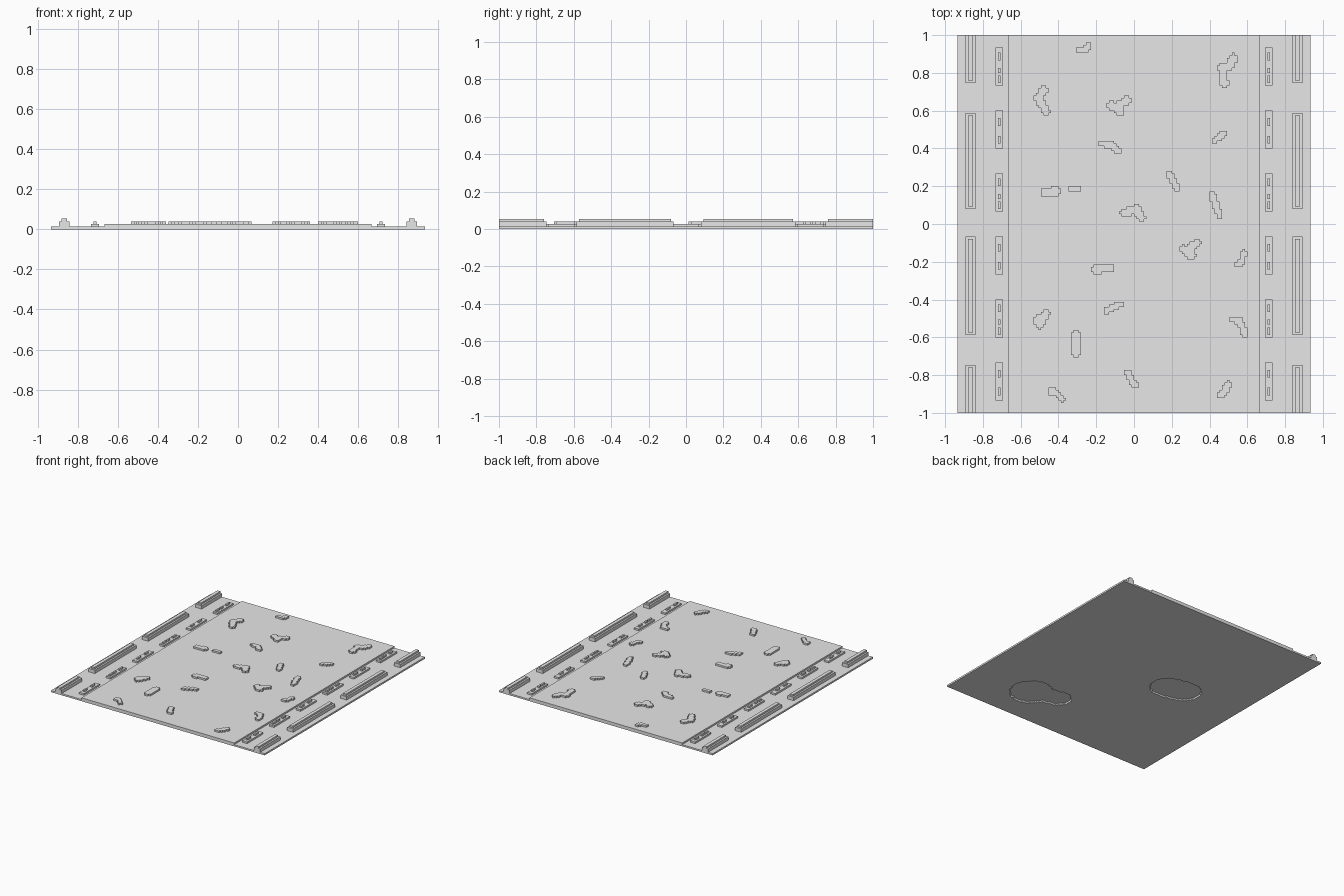
import bpy
import bmesh
import math
from mathutils import Vector

U = 1 / 75                 # edge of one small block
HALF_W, HALF_L = 70, 75    # tile half size in blocks

cube = bpy.data.objects.get("Cube")
if cube:
    bpy.data.objects.remove(cube, do_unlink=True)

GREY = (0.8, 0.8, 0.8, 1)
mat = bpy.data.materials.new("plain_grey")
mat.use_nodes = True
mat.diffuse_color = GREY
mat.node_tree.nodes["Principled BSDF"].inputs["Base Color"].default_value = GREY


def finish(name, bm):
    """Scale from blocks to units and turn the bmesh into an object."""
    bmesh.ops.scale(bm, vec=(U, U, U), verts=bm.verts)
    bmesh.ops.recalc_face_normals(bm, faces=bm.faces)
    mesh = bpy.data.meshes.new(name)
    bm.to_mesh(mesh)
    bm.free()
    mesh.materials.append(mat)
    obj = bpy.data.objects.new(name, mesh)
    bpy.context.scene.collection.objects.link(obj)
    return obj


def raise_faces(bm, faces, offset):
    """Extrude flat faces into a closed solid."""
    result = bmesh.ops.extrude_face_region(bm, geom=faces, use_keep_orig=True)
    moved = [v for v in result["geom"] if isinstance(v, bmesh.types.BMVert)]
    bmesh.ops.translate(bm, vec=offset, verts=moved)


def add_box(bm, x0, x1, y0, y1, z0, z1):
    verts = bmesh.ops.create_cube(bm, size=1)["verts"]
    bmesh.ops.scale(bm, vec=(x1 - x0, y1 - y0, z1 - z0), verts=verts)
    centre = Vector((x0 + x1, y0 + y1, z0 + z1)) / 2
    bmesh.ops.translate(bm, vec=centre, verts=verts)


def near_stroke(p, path, radius):
    """Is point p within radius of the polyline?"""
    for a, b in zip(path, path[1:]):
        d = b - a
        t = max(0, min(1, (p - a).dot(d) / max(d.length_squared, 0.001)))
        if (p - a - d * t).length <= radius:
            return True
    return False


def stroke_cells(coords, radius):
    """Block cells covered by a thick polyline given as x, y, x, y ..."""
    path = [Vector(p) for p in zip(coords[::2], coords[1::2])]
    xs, ys = [p.x for p in path], [p.y for p in path]
    return {(i, j)
            for i in range(math.floor(min(xs) - radius), math.ceil(max(xs) + radius))
            for j in range(math.floor(min(ys) - radius), math.ceil(max(ys) + radius))
            if near_stroke(Vector((i + 0.5, j + 0.5)), path, radius)}


def cell_solid(name, cells, z0, z1):
    """Blocky solid with a stair-stepped outline."""
    bm = bmesh.new()
    corner = {}

    def vert(i, j):
        if (i, j) not in corner:
            corner[i, j] = bm.verts.new((i, j, z0))
        return corner[i, j]

    for i, j in sorted(cells):
        bm.faces.new((vert(i, j), vert(i + 1, j), vert(i + 1, j + 1), vert(i, j + 1)))
    raise_faces(bm, bm.faces[:], (0, 0, z1 - z0))
    bmesh.ops.recalc_face_normals(bm, faces=bm.faces)
    bmesh.ops.dissolve_limit(bm, angle_limit=0.01, verts=bm.verts, edges=bm.edges)
    return finish(name, bm)


# Ground slab: low verges with a raised roadway between them
bm = bmesh.new()
half = [(HALF_W, 0), (HALF_W, 1), (50, 1), (50, 2)]
profile = half + [(-x, z) for x, z in reversed(half)]
face = bm.faces.new([bm.verts.new((x, -HALF_L, z)) for x, z in profile])
raise_faces(bm, [face], (0, 2 * HALF_L, 0))
slab = finish("road_slab", bm)

# Two shallow hollows in the underside
hollows = [stroke_cells((31, -50, 31, -50), 12) | stroke_cells((24, -48, 15, -46), 7),
           stroke_cells((-23, 1.5, -32, 3.5), 10)]
for cells in hollows:
    cutter = cell_solid("hollow_cutter", cells, -1, 1)
    cutter.hide_render = True
    mod = slab.modifiers.new("hollow", "BOOLEAN")
    mod.operation = "DIFFERENCE"
    mod.solver = "EXACT"
    mod.object = cutter
    bpy.context.view_layer.update()
    baked = bpy.data.meshes.new_from_object(
        slab.evaluated_get(bpy.context.evaluated_depsgraph_get()))
    slab.modifiers.clear()
    slab.data = baked
    bpy.data.objects.remove(cutter, do_unlink=True)

# Stepped barriers along both outer edges
barrier_spans = [(-75, -56), (-44, -5), (6, 44), (56, 75)]
for side, label in ((1, "left"), (-1, "right")):
    for n, (y0, y1) in enumerate(barrier_spans):
        bm = bmesh.new()
        add_box(bm, side * 65 - 2, side * 65 + 2, y0, y1, 1, 3)
        top0 = y0 if y0 == -HALF_L else y0 + 1
        top1 = y1 if y1 == HALF_L else y1 - 1
        add_box(bm, side * 65 - 1, side * 65 + 1, top0, top1, 3, 4)
        finish(f"barrier_{label}_{n + 1}", bm)

# Kerb blocks with small studs, alternating three and two
stud_sets = [[(2, 5), (8, 10), (11, 14)], [(3, 6), (10, 13)]]
for side, label in ((1, "left"), (-1, "right")):
    for n in range(6):
        top = 70 - 25 * n
        x = side * 53.5
        bm = bmesh.new()
        add_box(bm, x - 1.5, x + 1.5, top - 15, top, 1, 2)
        for a, b in stud_sets[n % 2]:
            add_box(bm, x - 0.5, x + 0.5, top - b, top - a, 2, 3)
        finish(f"kerb_{label}_{n + 1}", bm)

# Loose rubble on the roadway
slim = [
    (-22, 69, -20, 69, -18, 70.5),
    (-13, 32, -9, 31.5, -6, 29),
    (32, 33, 35.5, 36),
    (-25, 14, -22, 14),
    (14, 20, 15, 18, 17, 14),
    (31, 12, 32, 9, 34, 3.5),
    (-11, -34.5, -5.5, -32),
    (-2.5, -59, 0.3, -64),
    (-33, -66.5, -31, -67, -28.5, -69.5),
    (34, -68, 36, -66.5, 37.5, -63.5),
    (39, -38, 42, -38.5, 44, -44),
    (41, -16, 42.5, -15, 43.5, -11.5),
]
broad = [
    (39.5, 66, 38, 63, 35, 62, 36, 56),
    (-36, 53, -38, 50, -35, 44.5),
    (-9, 47, -5.5, 44.5, -6, 47, -3, 49),
    (-35.5, 12.5, -31, 13),
    (-4, 4.5, 1, 6, 3, 2.5),
    (19.5, -10, 23, -12.5, 22, -10, 25, -7.5),
    (-15.5, -18, -9.5, -17.5),
    (-38.5, -38, -37.5, -40, -35, -35.5),
    (-23, -44, -23, -51),
]
for kind, paths, radius in (("small", slim, 1.35), ("large", broad, 1.7)):
    for n, coords in enumerate(paths):
        cell_solid(f"{kind}_rubble_{n + 1}", stroke_cells(coords, radius), 2, 3)
